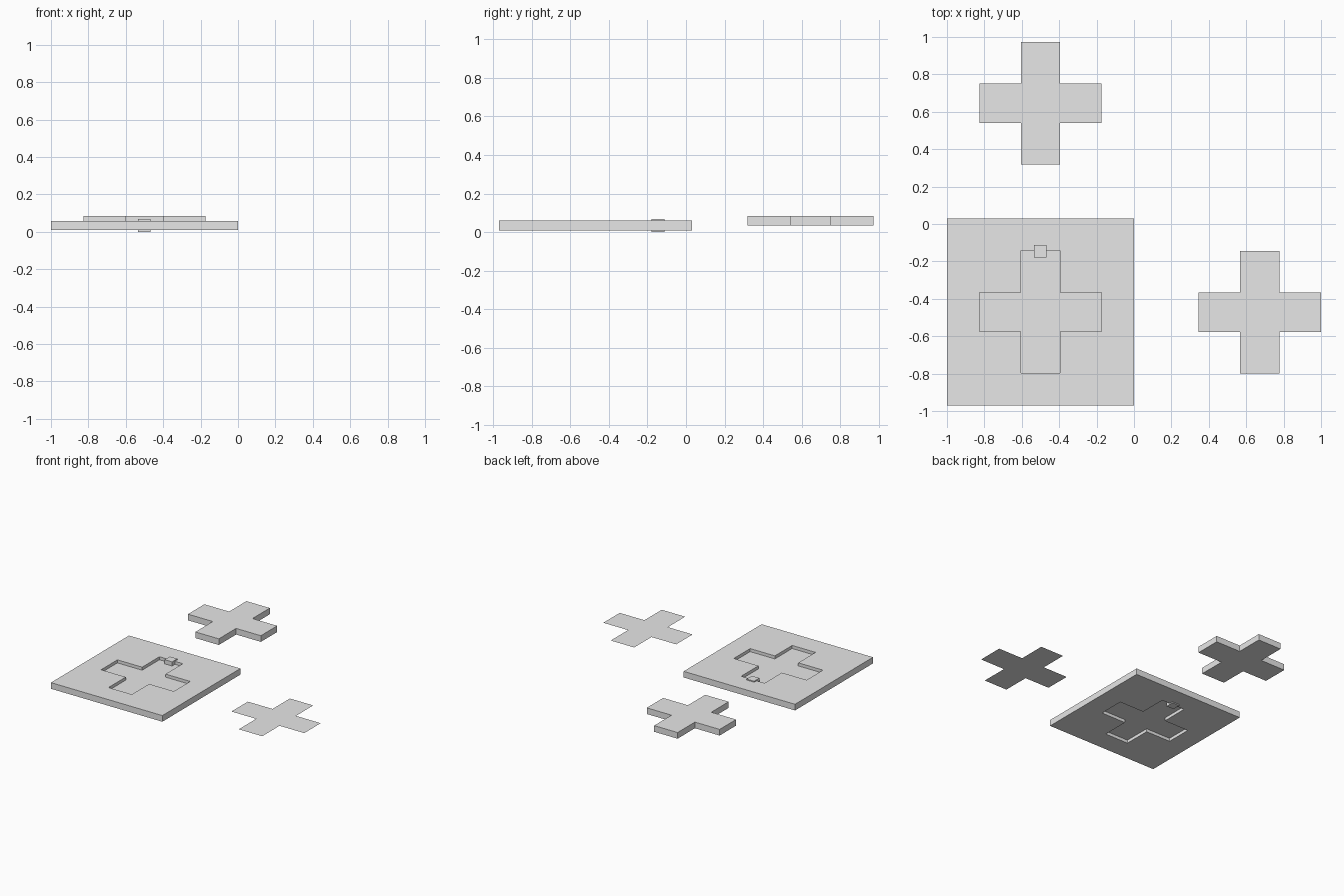
import bpy
import bmesh
from mathutils import Vector

default_cube = bpy.data.objects.get("Cube")
if default_cube:
    bpy.data.objects.remove(default_cube, do_unlink=True)

MID = 0.034          # shared middle plane
THICK = 0.05         # plate and solid cross thickness
REACH, HALF = 0.327, 0.105   # cross arm reach and half width
PLATE_CENTRE = (-0.5, -0.47)

grey = bpy.data.materials.new("light_grey")
grey.use_nodes = True
grey.diffuse_color = (0.8, 0.8, 0.8, 1)
grey.node_tree.nodes["Principled BSDF"].inputs["Base Color"].default_value = (0.8, 0.8, 0.8, 1)


def finish(name, bm, location):
    mesh = bpy.data.meshes.new(name)
    bm.to_mesh(mesh)
    bm.free()
    mesh.materials.append(grey)
    obj = bpy.data.objects.new(name, mesh)
    obj.location = location
    bpy.context.collection.objects.link(obj)
    return obj


def cross(name, centre, z, height=0):
    """Plus-shaped sheet, extruded upward when a height is given."""
    corner = [Vector((REACH, -HALF, 0)), Vector((REACH, HALF, 0)), Vector((HALF, HALF, 0))]
    outline = []
    for _ in range(4):
        outline += corner
        corner = [Vector((-p.y, p.x, 0)) for p in corner]   # quarter turn
    bm = bmesh.new()
    face = bm.faces.new([bm.verts.new(p) for p in outline])
    if height:
        grown = bmesh.ops.extrude_face_region(bm, geom=[face], use_keep_orig=True)
        top = [v for v in grown["geom"] if isinstance(v, bmesh.types.BMVert)]
        bmesh.ops.translate(bm, verts=top, vec=(0, 0, height))
        bmesh.ops.recalc_face_normals(bm, faces=bm.faces)
    return finish(name, bm, (*centre, z))


def box(name, centre, size):
    bm = bmesh.new()
    bmesh.ops.create_cube(bm, size=1)
    bmesh.ops.scale(bm, verts=bm.verts, vec=size)
    return finish(name, bm, centre)


# Square plate with a cross-shaped opening
plate = box("plate", (*PLATE_CENTRE, MID), (1, 1, THICK))
cutter = cross("opening_cutter", PLATE_CENTRE, MID - THICK, 2 * THICK)
cutter.hide_render = True
cutter.hide_viewport = True
cut = plate.modifiers.new("opening", 'BOOLEAN')
cut.operation = 'DIFFERENCE'
cut.solver = 'EXACT'
cut.object = cutter

# Thin floor halfway down the opening
cross("opening_floor", PLATE_CENTRE, MID)

# Small block straddling the rear edge of the opening
box("small_block", (-0.5, -0.145, MID), (0.067, 0.067, 0.067))

# Loose crosses: a solid one behind, a flat sheet beside
cross("solid_cross", (-0.5, 0.645), MID, THICK)
cross("flat_cross", (0.672, -0.472), MID)
